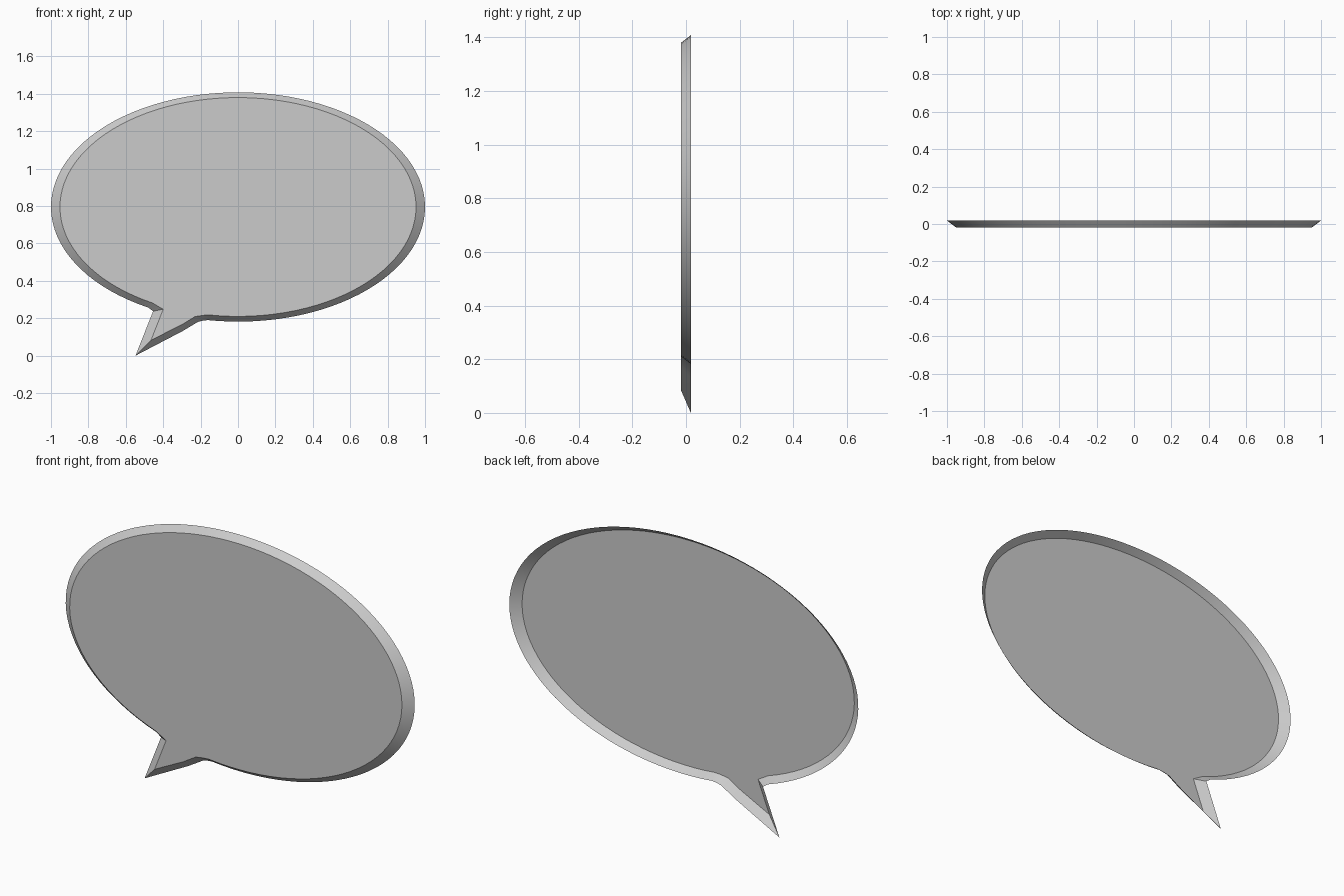
import bpy, bmesh, math

if "Cube" in bpy.data.objects:
    bpy.data.objects.remove(bpy.data.objects["Cube"])

CZ = 0.795          # height of the ellipse centre
HALF = 0.018        # half of the depth
STEPS = 96


def outline(rx, rz, tail):
    """Ellipse from right of the tail, around to its left, closed by the tail points."""
    start = math.radians(260.7)
    end = math.radians(360 + 241.3)
    pts = []
    for i in range(STEPS + 1):
        a = start + (end - 360 * math.pi / 180 - start + 2 * math.pi) * i / STEPS
        pts.append((rx * math.cos(a), CZ + rz * math.sin(a)))
    return pts + tail


# Tail corners, from its left side round the tip to its right side
outer_tail = [(-0.454, 0.238), (-0.548, 0.0), (-0.295, 0.132), (-0.214, 0.181)]
inner_tail = [(-0.400, 0.248), (-0.465, 0.083), (-0.300, 0.166), (-0.230, 0.209)]
# Small fillet where the tail meets the ellipse
outer_tail.append((-0.185, 0.188))
inner_tail.append((-0.185, 0.216))

outer = outline(1.0, 0.613, outer_tail)
inner = outline(0.952, 0.585, inner_tail)

# Speech bubble: front panel and sloped rim, open at the back
bm = bmesh.new()
front = [bm.verts.new((x, -HALF, z)) for x, z in inner]
back = [bm.verts.new((x, HALF, z)) for x, z in outer]
bm.faces.new(front)
n = len(front)
for i in range(n):
    j = (i + 1) % n
    bm.faces.new((front[j], front[i], back[i], back[j]))

mesh = bpy.data.meshes.new("speech_bubble")
bm.to_mesh(mesh)
bm.free()
bubble = bpy.data.objects.new("speech_bubble", mesh)
bpy.context.collection.objects.link(bubble)

# Smooth rim, crisp panel edge and tail corners
bpy.context.view_layer.objects.active = bubble
bubble.select_set(True)
bpy.ops.object.shade_smooth_by_angle(angle=math.radians(25))
